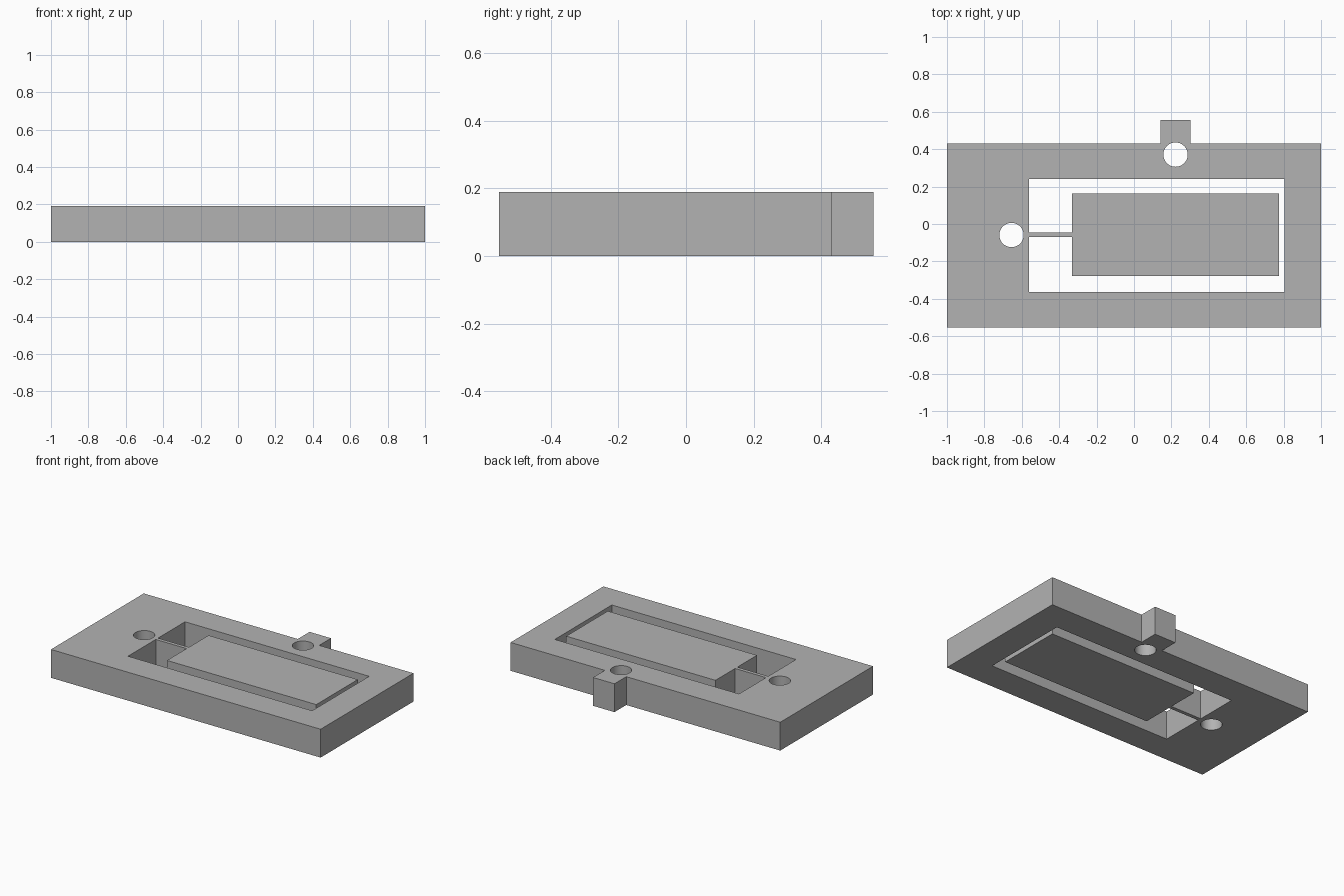
import bpy
import bmesh
from math import cos, sin, pi, radians

cube = bpy.data.objects.get("Cube")
if cube:
    bpy.data.objects.remove(cube, do_unlink=True)

THICKNESS = 0.19

# One plain grey material
grey = bpy.data.materials.new("plain_grey")
grey.use_nodes = True
colour = (0.45, 0.45, 0.45, 1)
grey.diffuse_color = colour
grey.node_tree.nodes["Principled BSDF"].inputs["Base Color"].default_value = colour


def circle(cx, cy, radius, sides=48):
    return [(cx + radius * cos(2 * pi * i / sides),
             cy + radius * sin(2 * pi * i / sides)) for i in range(sides)]


def plate(name, loops, height):
    """Fill an outline with its holes and extrude it upward."""
    bm = bmesh.new()
    edges = []
    for loop in loops:
        verts = [bm.verts.new((x, y, 0)) for x, y in loop]
        edges += [bm.edges.new((a, b)) for a, b in zip(verts, verts[1:] + verts[:1])]
    bmesh.ops.triangle_fill(bm, edges=edges, use_beauty=True, normal=(0, 0, 1))
    top = bmesh.ops.extrude_face_region(bm, geom=bm.faces[:], use_keep_orig=True)["geom"]
    bmesh.ops.translate(bm, vec=(0, 0, height),
                        verts=[g for g in top if isinstance(g, bmesh.types.BMVert)])
    bmesh.ops.recalc_face_normals(bm, faces=bm.faces[:])
    mesh = bpy.data.meshes.new(name)
    bm.to_mesh(mesh)
    bm.free()
    mesh.materials.append(grey)
    obj = bpy.data.objects.new(name, mesh)
    bpy.context.collection.objects.link(obj)
    return obj


# Outer frame with the small tab on its back edge
front, back, tab_back = -0.553, 0.43, 0.555
tab_l, tab_r = 0.142, 0.301
outline = [(-1, front), (1, front), (1, back), (tab_r, back),
           (tab_r, tab_back), (tab_l, tab_back), (tab_l, back), (-1, back)]

# C-shaped slot that leaves the inner paddle hanging on a thin beam
win_l, win_r, win_f, win_b = -0.561, 0.805, -0.364, 0.24
pad_l, pad_r, pad_f, pad_b = -0.332, 0.775, -0.278, 0.162
beam_f, beam_b = -0.07, -0.046
slot = [(win_l, beam_f), (win_l, win_f), (win_r, win_f), (win_r, win_b),
        (win_l, win_b), (win_l, beam_b), (pad_l, beam_b), (pad_l, pad_b),
        (pad_r, pad_b), (pad_r, pad_f), (pad_l, pad_f), (pad_l, beam_f)]

# Two round through holes
holes = [circle(-0.655, -0.059, 0.065), circle(0.222, 0.371, 0.065)]

body = plate("frame_with_hanging_paddle", [outline, slot] + holes, THICKNESS)

# Smooth hole walls, sharp corners
bpy.ops.object.select_all(action='DESELECT')
body.select_set(True)
bpy.context.view_layer.objects.active = body
bpy.ops.object.shade_smooth_by_angle(angle=radians(30))
